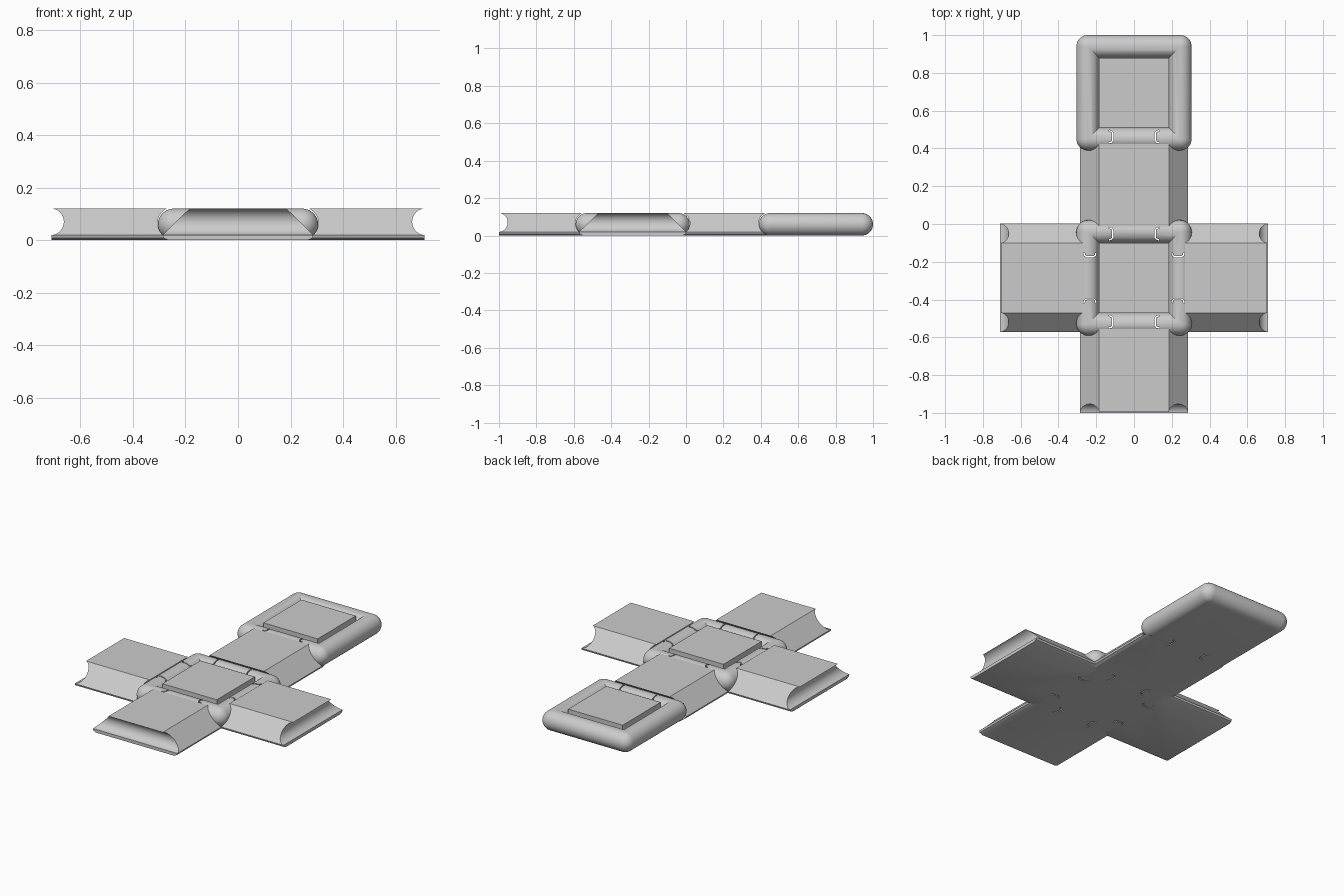
import bpy, bmesh
from math import sin, cos, pi, radians
from mathutils import Matrix, Vector

if "Cube" in bpy.data.objects:
    bpy.data.objects.remove(bpy.data.objects["Cube"])

R = 0.06            # edge tube radius
H = 0.245           # half distance between tube centres
CENTRE = Vector((0, -0.285, 0))
END = Vector((0, 0.695, 0))


def make(name, bm, matrix=Matrix()):
    bmesh.ops.transform(bm, matrix=matrix, verts=bm.verts)
    bmesh.ops.recalc_face_normals(bm, faces=bm.faces)
    me = bpy.data.meshes.new(name)
    bm.to_mesh(me)
    bm.free()
    ob = bpy.data.objects.new(name, me)
    bpy.context.collection.objects.link(ob)
    return ob


def prism(bm, pts, vec):
    face = bm.faces.new([bm.verts.new(p) for p in pts])
    out = bmesh.ops.extrude_face_region(bm, geom=[face])
    moved = [g for g in out["geom"] if isinstance(g, bmesh.types.BMVert)]
    bmesh.ops.translate(bm, verts=moved, vec=vec)


def cut(ob, cutters):
    bpy.context.view_layer.objects.active = ob
    for c in cutters:
        m = ob.modifiers.new("cut", 'BOOLEAN')
        m.operation, m.solver, m.object = 'DIFFERENCE', 'EXACT', c
        bpy.ops.object.modifier_apply(modifier=m.name)


def frame_panel(name, centre):
    # square slab with tubular rim, groove and raised centre plate in one skin
    bm = bmesh.new()
    k, rings = 8, []
    profile = [(H, R * cos(a), R + R * sin(a))
               for a in [-pi / 2 + pi * i / 20 for i in range(21)]]
    profile += [(H - R * sin(pi / 2 * i / 10), 0, R + R * cos(pi / 2 * i / 10))
                for i in range(1, 11)]
    profile.append((H - R, 0, 2 * R))
    for half, r, z in profile:
        ring = []
        for q, (sx, sy) in enumerate([(1, 1), (-1, 1), (-1, -1), (1, -1)]):
            for i in range(k + 1):
                a = pi / 2 * (q + i / k)
                ring.append(bm.verts.new((sx * half + r * cos(a),
                                          sy * half + r * sin(a), z)))
        rings.append(ring)
    n = len(rings[0])
    for a, b in zip(rings, rings[1:]):
        for i in range(n):
            j = (i + 1) % n
            bm.faces.new((a[i], a[j], b[j], b[i]))
    bm.faces.new(rings[0])
    bm.faces.new(rings[-1])
    bmesh.ops.remove_doubles(bm, verts=bm.verts, dist=1e-5)
    return make(name, bm, Matrix.Translation(centre))


def groove(u, z, r, matrix):
    # long round cutter across the end of an arm
    bm = bmesh.new()
    pts = [(u + r * cos(2 * pi * i / 48), -0.4, z + r * sin(2 * pi * i / 48))
           for i in range(48)]
    prism(bm, pts, (0, 0.8, 0))
    return make("groove_cutter", bm, matrix)


def arm(name, matrix, end, linked):
    # bevelled flat arm with a concave groove at each end
    half = [(0.185, 0.12), (0.287, 0.019), (0.283, 0.008), (0.265, 0)]
    prof = half + [(-y, z) for y, z in reversed(half)]
    bm = bmesh.new()
    prism(bm, [(H, y, z) for y, z in prof], (end - H, 0, 0))
    ob = make(name, bm, matrix)
    ends = [groove(H, 0.065, 0.061, matrix)]
    if linked:
        ends.append(groove(end, 0.065, 0.061, matrix))
    else:
        ends.append(groove(end + 0.004, 0.07, 0.051, matrix))
    cut(ob, ends)
    return ob, ends


def slots(matrix):
    # pair of thin bracket-shaped gaps beside each hinge
    path = [(0.02, 0.135), (0.017, 0.119), (0.007, 0.112),
            (-0.033, 0.112), (-0.04, 0.119), (-0.044, 0.132)]
    w, res = 0.0035, []
    for s in (1, -1):
        pts = [Vector(p) for p in path]
        left, right = [], []
        for i, p in enumerate(pts):
            d = (pts[min(i + 1, 5)] - pts[max(i - 1, 0)]).normalized()
            nrm = Vector((-d.y, d.x)) * w
            left.append(p + nrm)
            right.append(p - nrm)
        bm = bmesh.new()
        prism(bm, [(p.x + H, s * p.y, -0.1) for p in left + right[::-1]], (0, 0, 0.4))
        res.append(make("slot_cutter", bm, matrix))
    return res


centre_panel = frame_panel("centre_panel", CENTRE)
end_panel = frame_panel("end_panel", END)
parts, cutters = [centre_panel, end_panel], []

# four arms around the centre panel
for name, deg, end, linked in [("right_arm", 0, 0.71, False),
                               ("linking_arm", 90, 0.735, True),
                               ("left_arm", 180, 0.71, False),
                               ("front_arm", 270, 0.715, False)]:
    mat = Matrix.Translation(CENTRE) @ Matrix.Rotation(radians(deg), 4, 'Z')
    ob, ends = arm(name, mat, end, linked)
    gaps = slots(mat)
    cut(ob, gaps)
    cut(centre_panel, gaps)
    if linked:
        far = slots(Matrix.Translation(END) @ Matrix.Rotation(radians(270), 4, 'Z'))
        cut(ob, far)
        cut(end_panel, far)
        gaps += far
    parts.append(ob)
    cutters += ends + gaps

for c in cutters:
    bpy.data.objects.remove(c)

bpy.ops.object.select_all(action='DESELECT')
for ob in parts:
    ob.select_set(True)
bpy.context.view_layer.objects.active = centre_panel
bpy.ops.object.shade_smooth_by_angle(angle=radians(30))
